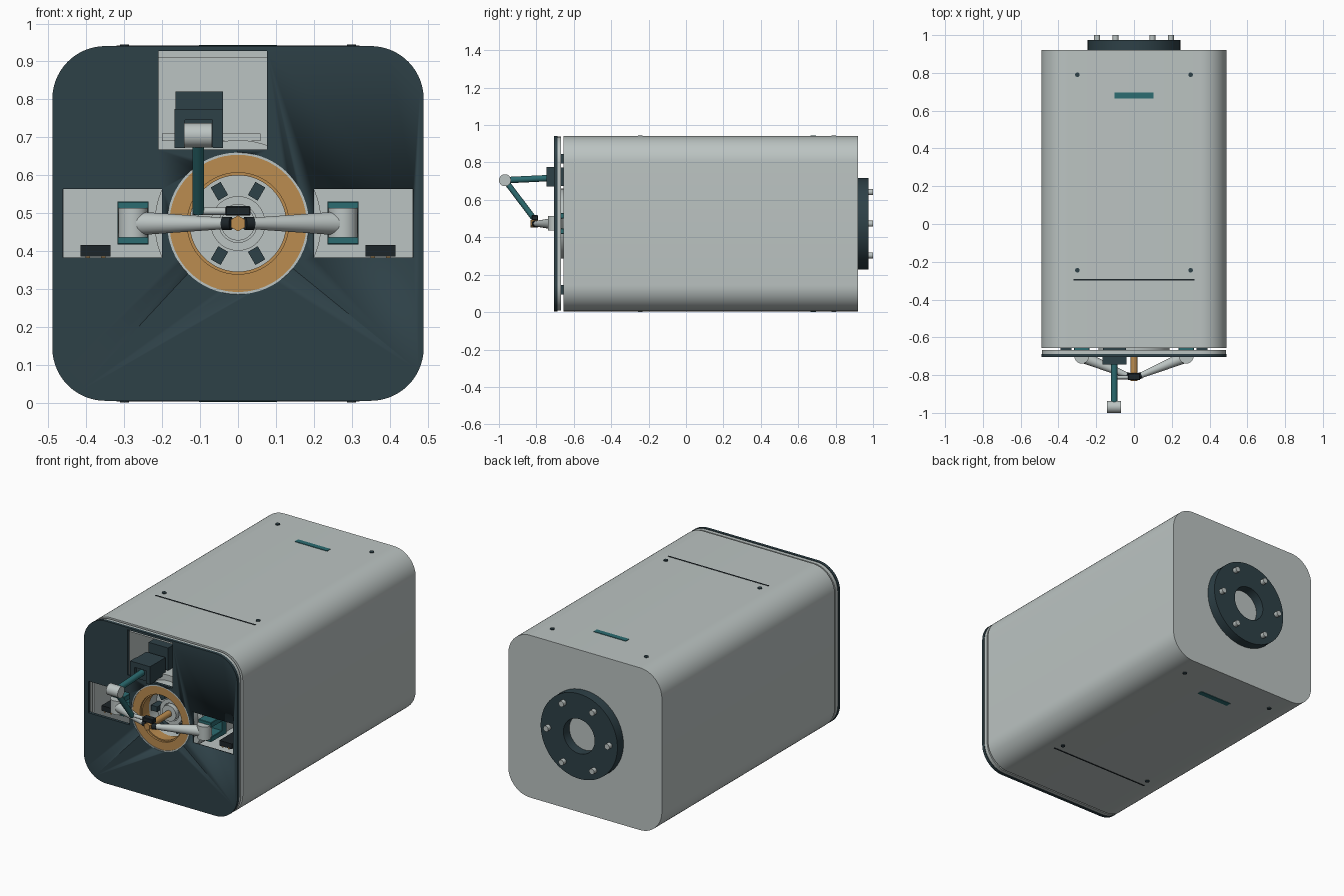
import bpy, bmesh, math
from mathutils import Vector

if "Cube" in bpy.data.objects:
    bpy.data.objects.remove(bpy.data.objects["Cube"])


def mat(name, c):
    m = bpy.data.materials.new(name)
    m.diffuse_color = (*c, 1)
    m.use_nodes = True
    m.node_tree.nodes["Principled BSDF"].inputs["Base Color"].default_value = m.diffuse_color
    return m


DARK = mat("dark_slate", (0.027, 0.052, 0.063))
TEAL = mat("teal", (0.025, 0.15, 0.165))
TAN = mat("bronze", (0.50, 0.265, 0.08))
LIGHT = mat("light_grey", (0.50, 0.55, 0.54))
BLACK = mat("black", (0.012, 0.018, 0.022))
CZ = 0.4725


def finish(name, bm, m):
    bmesh.ops.recalc_face_normals(bm, faces=bm.faces)
    me = bpy.data.meshes.new(name)
    bm.to_mesh(me)
    bm.free()
    ob = bpy.data.objects.new(name, me)
    bpy.context.collection.objects.link(ob)
    me.materials.append(m)
    bpy.ops.object.select_all(action='DESELECT')
    ob.select_set(True)
    bpy.context.view_layer.objects.active = ob
    bpy.ops.object.shade_smooth_by_angle(angle=math.radians(35))
    return ob


def loft(name, rings, m, closed=False):
    """Join equal-length rings of points; cap the ends or close on itself."""
    bm = bmesh.new()
    vs = [[bm.verts.new(p) for p in r] for r in rings]
    n = len(vs[0])
    for k in range(len(vs) if closed else len(vs) - 1):
        a, b = vs[k], vs[(k + 1) % len(vs)]
        for i in range(n):
            bm.faces.new((a[i], a[(i + 1) % n], b[(i + 1) % n], b[i]))
    if not closed:
        bm.faces.new(vs[0])
        bm.faces.new(vs[-1])
    return finish(name, bm, m)


def rrect(y, inset=0.0, seg=14):
    w, h, r = 0.49 - inset, 0.468 - inset, 0.14 - inset
    pts = []
    for q, (sx, sz) in enumerate([(1, 1), (-1, 1), (-1, -1), (1, -1)]):
        for i in range(seg + 1):
            a = math.pi / 2 * (q + i / seg)
            pts.append((sx * (w - r) + r * math.cos(a), y, CZ + sz * (h - r) + r * math.sin(a)))
    return pts


def circ(r, y, n=64, x=0, z=CZ):
    return [(x + r * math.cos(2 * math.pi * i / n), y, z + r * math.sin(2 * math.pi * i / n)) for i in range(n)]


def ring(name, ro, ri, y0, y1, m):
    return loft(name, [circ(ro, y0), circ(ro, y1), circ(ri, y1), circ(ri, y0)], m, True)


def box(name, x0, x1, y0, y1, z0, z1, m, bevel=0.0):
    bm = bmesh.new()
    bmesh.ops.create_cube(bm, size=1)
    for v in bm.verts:
        v.co = ((x0 + x1) / 2 + v.co.x * (x1 - x0), (y0 + y1) / 2 + v.co.y * (y1 - y0),
                (z0 + z1) / 2 + v.co.z * (z1 - z0))
    if bevel:
        bmesh.ops.bevel(bm, geom=bm.edges[:], offset=bevel, segments=1, affect='EDGES')
    return finish(name, bm, m)


def rod(name, a, b, r1, m, r2=None, n=32):
    a, b = Vector(a), Vector(b)
    d = b - a
    bm = bmesh.new()
    bmesh.ops.create_cone(bm, cap_ends=True, segments=n, radius1=r1, radius2=r1 if r2 is None else r2, depth=d.length)
    q = d.to_track_quat('Z', 'Y')
    for v in bm.verts:
        v.co = q @ v.co + (a + b) / 2
    return finish(name, bm, m)


def cut(ob, cutter):
    cutter.hide_render = True
    mod = ob.modifiers.new("cut", 'BOOLEAN')
    mod.operation = 'DIFFERENCE'
    mod.solver = 'EXACT'
    mod.object = cutter
    bpy.context.view_layer.objects.active = ob
    bpy.ops.object.modifier_apply(modifier=mod.name)
    bpy.data.objects.remove(cutter)


# Hollow housing, bezel and front plate with openings
loft("housing_shell", [rrect(0.89, 0.03), rrect(-0.656, 0.03), rrect(-0.656), rrect(0.92)], LIGHT)
loft("front_bezel", [rrect(-0.688, 0.003), rrect(-0.667, 0.003), rrect(-0.667, 0.03), rrect(-0.688, 0.03)], LIGHT, True)
plate = loft("front_plate", [rrect(-0.705), rrect(-0.688)], DARK)
cut(plate, loft("centre_cutter", [circ(0.187, -0.8), circ(0.187, -0.6)], DARK))
for x0, x1, z0, z1 in [(-0.462, -0.2, 0.382, 0.564), (0.2, 0.462, 0.382, 0.564), (-0.21, 0.077, 0.667, 0.928)]:
    cut(plate, box("window_cutter", x0, x1, -0.8, -0.6, z0, z1, DARK))
for x in (-0.36, 0.36):
    for z in (0.12, 0.82):
        box("plate_spacer", x - 0.03, x + 0.03, -0.69, -0.62, z - 0.025, z + 0.025, DARK)

# Seams, screws and teal slots on top and bottom
for s in (1, -1):
    z = CZ + s * 0.468
    box("access_seam", -0.32, 0.32, -0.299, -0.292, z - 0.002, z + 0.002, BLACK)
    box("indicator_slot", -0.103, 0.103, 0.665, 0.695, z - 0.003, z + 0.003, TEAL)
    for x in (-0.3, 0.3):
        for y in (-0.245, 0.79):
            rod("cover_screw", (x, y, z - s * 0.005), (x, y, z + s * 0.0045), 0.012, DARK, n=20)

# Rear mounting flange
ring("rear_flange", 0.245, 0.1, 0.918, 0.975, DARK)
for i in range(6):
    a = i * math.pi / 3
    x, z = 0.195 * math.cos(a), CZ + 0.195 * math.sin(a)
    rod("flange_bolt", (x, 0.96, z), (x, 1.0, z), 0.016, LIGHT, n=20)

# Central motor: can, bronze ring, hub and radial teeth
loft("motor_can", [circ(0.13, -0.56), circ(0.13, -0.63), circ(0.22, -0.63), circ(0.22, 0.1)], LIGHT)
ring("motor_collar", 0.187, 0.181, -0.705, -0.63, LIGHT)
ring("bronze_ring", 0.182, 0.134, -0.702, -0.65, TAN)
ring("bronze_lip", 0.136, 0.127, -0.69, -0.63, TAN)
ring("hub_ring", 0.072, 0.05, -0.61, -0.55, LIGHT)
loft("hub", [circ(0.045, -0.63), circ(0.045, -0.55)], LIGHT)
for i in range(6):
    t = box("stator_tooth", 0.078, 0.118, -0.625, -0.55, -0.015, 0.015, DARK)
    t.rotation_euler = (0, i * math.pi / 3, 0)
    t.location.z = CZ

# Output shaft and nose clamp
rod("output_shaft", (0, -0.55, CZ), (0, -0.8, CZ), 0.018, TAN)
rod("shaft_nose", (0, -0.79, CZ), (0, -0.832, CZ), 0.021, TAN, n=6)
box("nose_clamp", -0.033, 0.033, -0.825, -0.79, 0.493, 0.518, BLACK, 0.003)

# Mirrored side arms with pivots, brackets and window fittings
for s in (-1, 1):
    rod("arm_collar", (s * 0.018, -0.808, CZ), (s * 0.04, -0.8, CZ), 0.017, BLACK)
    rod("side_arm", (s * 0.035, -0.802, CZ), (s * 0.262, -0.708, CZ), 0.015, LIGHT, 0.031)
    rod("arm_pivot", (s * 0.277, -0.7, 0.435), (s * 0.277, -0.7, 0.513), 0.039, LIGHT)
    for z in (0.417, 0.5):
        box("pivot_bracket", s * 0.277 - 0.041, s * 0.277 + 0.041, -0.7, -0.58, z, z + 0.03, TEAL, 0.002)
    box("bracket_base", s * 0.277 - 0.041, s * 0.277 + 0.041, -0.6, -0.56, 0.417, 0.53, TEAL)
    box("side_actuator", s * 0.277 - 0.035, s * 0.277 + 0.035, -0.57, -0.35, 0.42, 0.52, LIGHT)
    box("terminal_block", s * 0.376 - 0.04, s * 0.376 + 0.04, -0.65, -0.5, 0.385, 0.415, BLACK)
    for dx in (-0.02, 0.02):
        rod("terminal_wire", (s * 0.376 + dx, -0.65, 0.384), (s * 0.376 + dx, -0.3, 0.384), 0.006, TAN, n=12)

# Upper crank housing (U-shaped) and actuator behind it
box("crank_housing_top", -0.167, -0.04, -0.745, -0.69, 0.745, 0.775, DARK)
for x0, x1 in ((-0.167, -0.14), (-0.067, -0.04)):
    box("crank_housing_side", x0, x1, -0.745, -0.69, 0.672, 0.745, DARK)
box("crank_housing_back", -0.165, -0.042, -0.725, -0.6, 0.674, 0.773, DARK)
box("upper_actuator", -0.165, -0.04, -0.58, -0.4, 0.69, 0.82, DARK)
box("actuator_mount", -0.2, 0.06, -0.48, -0.2, 0.69, 0.71, LIGHT)

# Crank, knuckle and link down to the nose clamp
X = -0.105
rod("crank_rod", (X, -0.7, 0.718), (X, -0.97, 0.705), 0.017, TEAL)
rod("crank_knuckle", (X - 0.037, -0.968, 0.705), (X + 0.037, -0.968, 0.705), 0.032, LIGHT)
rod("drop_link", (X, -0.968, 0.705), (X, -0.815, 0.503), 0.015, TEAL)
rod("link_end", (X - 0.015, -0.812, 0.505), (-0.03, -0.812, 0.505), 0.01, LIGHT)
